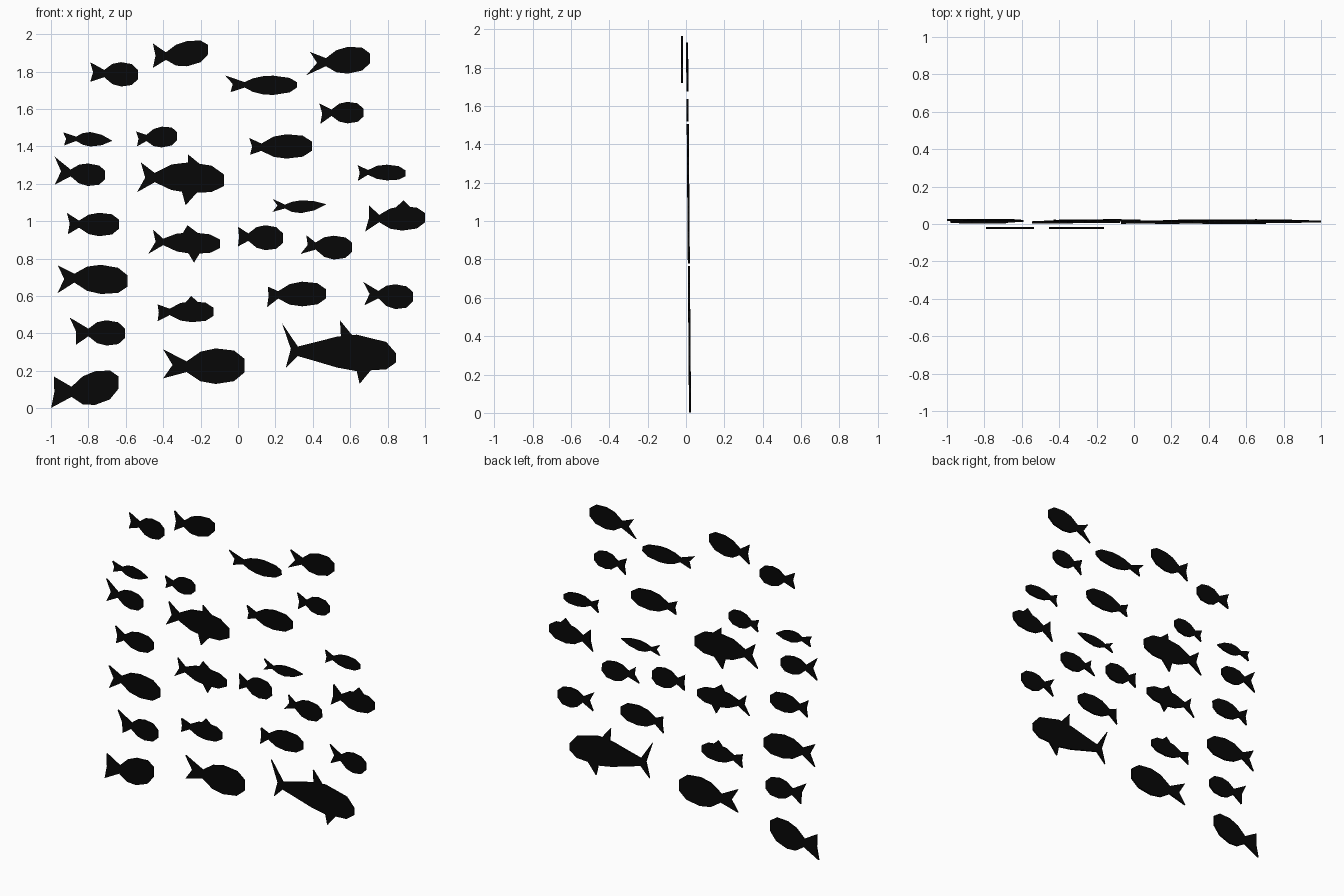
import bpy

THICK = 0.011
black = bpy.data.materials.new("black")
black.diffuse_color = (0.002, 0.002, 0.002, 1)

# half outlines of the body: (position from tail root to nose, share of full height)
BLUNT = [(0, .3), (.24, .83), (.5, 1), (.82, .86), (1, .38)]
SLIM = [(0, .3), (.18, .8), (.4, 1), (.72, .72), (1, .04)]
LONG = [(0, .28), (.16, .7), (.36, .95), (.55, 1), (.86, .75), (1, .28)]
count = 0


def add_fin(pts, fin):
    """Replace the stretch of outline under the fin by a triangular fin."""
    x1, tip_x, tip_z, x2 = fin

    def edge(x):
        for (ax, az), (bx, bz) in zip(pts, pts[1:]):
            if ax <= x <= bx:
                return (x, az + (bz - az) * (x - ax) / (bx - ax))
    before = [p for p in pts if p[0] < x1]
    after = [p for p in pts if p[0] > x2]
    return before + [edge(x1), (tip_x, tip_z), edge(x2)] + after


def fish(tail_up, tail_low, root, nose, top, bottom, profile=BLUNT,
         dorsal=None, ventral=None, notch=.2, front=False):
    global count
    count += 1
    mid = root[1] + .55 * (nose[1] - root[1])

    def side(height):
        return [(root[0] + t * (nose[0] - root[0]),
                 root[1] + t * (nose[1] - root[1]) + h * height) for t, h in profile]
    upper, lower = side(top - mid), side(bottom - mid)
    if dorsal:
        upper = add_fin(upper, dorsal)
    if ventral:
        lower = add_fin(lower, ventral)
    # notch between the two tail lobes
    cut = tuple((u + l) / 2 * (1 - notch) + r * notch
                for u, l, r in zip(tail_up, tail_low, root))
    outline = [cut, tail_low] + lower + upper[::-1] + [tail_up]
    verts = [(x, -.021 if front else .021 - .008 * z, z) for x, z in outline]
    mesh = bpy.data.meshes.new("fish")
    mesh.from_pydata(verts, [], [list(range(len(verts)))])
    mesh.materials.append(black)
    ob = bpy.data.objects.new(f"fish_{count:02d}", mesh)
    bpy.context.collection.objects.link(ob)
    solid = ob.modifiers.new("thickness", 'SOLIDIFY')
    solid.thickness = THICK
    solid.offset = 0


# two fish in the front layer
fish((-.79, 1.85), (-.79, 1.745), (-.715, 1.79), (-.535, 1.785), 1.85, 1.72, front=True)
fish((-.455, 1.95), (-.455, 1.82), (-.385, 1.885), (-.16, 1.92), 1.965, 1.83, front=True)

# upper rows
fish((-.07, 1.78), (-.04, 1.69), (.035, 1.73), (.315, 1.73), 1.778, 1.675, LONG, notch=.3)
fish((.385, 1.905), (.365, 1.78), (.47, 1.85), (.705, 1.87), 1.933, 1.79, notch=.5)
fish((.435, 1.63), (.44, 1.52), (.50, 1.58), (.67, 1.58), 1.638, 1.523)
fish((-.935, 1.475), (-.93, 1.405), (-.865, 1.44), (-.675, 1.43), 1.475, 1.398, SLIM)
fish((-.545, 1.48), (-.54, 1.40), (-.49, 1.445), (-.325, 1.455), 1.506, 1.395)
fish((.06, 1.445), (.065, 1.355), (.125, 1.395), (.395, 1.40), 1.465, 1.335)

# middle rows
fish((-.98, 1.345), (-.98, 1.195), (-.895, 1.26), (-.71, 1.25), 1.308, 1.188, notch=.4)
fish((-.52, 1.315), (-.54, 1.155), (-.445, 1.23), (-.075, 1.215), 1.314, 1.15, notch=.4,
     dorsal=(-.268, -.267, 1.357, -.205), ventral=(-.30, -.28, 1.085, -.22))
fish((.64, 1.30), (.64, 1.215), (.695, 1.26), (.895, 1.255), 1.302, 1.218)
fish((.185, 1.12), (.185, 1.05), (.25, 1.08), (.47, 1.09), 1.113, 1.045, SLIM, notch=.4)
fish((.70, 1.085), (.68, .945), (.755, 1.015), (1.0, 1.02), 1.08, .95, notch=.15,
     dorsal=(.845, .885, 1.113, .92))
fish((-.915, 1.045), (-.91, .93), (-.85, .985), (-.635, .985), 1.045, .92)
fish((-.455, .955), (-.48, .825), (-.40, .89), (-.095, .88), .94, .825, notch=.4,
     dorsal=(-.295, -.27, .978, -.215), ventral=(-.265, -.235, .778, -.205))
fish((0, .97), (0, .865), (.055, .915), (.24, .91), .978, .845, notch=.1)
fish((.365, .925), (.335, .825), (.415, .87), (.61, .865), .922, .795, notch=.35)

# lower rows
fish((-.965, .765), (-.965, .615), (-.875, .695), (-.59, .68), .766, .61, notch=.4)
fish((.16, .65), (.155, .54), (.215, .605), (.47, .61), .677, .545, notch=.1)
fish((.67, .675), (.675, .55), (.75, .61), (.935, .60), .662, .53, notch=.4)
fish((-.43, .555), (-.43, .465), (-.365, .515), (-.13, .515), .572, .46, notch=.1,
     dorsal=(-.28, -.25, .60, -.215))
fish((-.90, .485), (-.865, .34), (-.80, .405), (-.605, .40), .47, .335, notch=.2)
fish((-.40, .315), (-.40, .16), (-.275, .222), (.035, .228), .32, .13, notch=.4)
fish((-.985, .17), (-.999, .002), (-.89, .09), (-.64, .14), .20, .02, notch=.1)

# large fish with tall fins
fish((.235, .455), (.255, .215), (.32, .30), (.845, .265), .395, .20, notch=.5,
     profile=[(0, .26), (.2, .55), (.4, .85), (.6, 1), (.9, .75), (1, .25)],
     dorsal=(.55, .545, .47, .61), ventral=(.635, .65, .13, .71))
